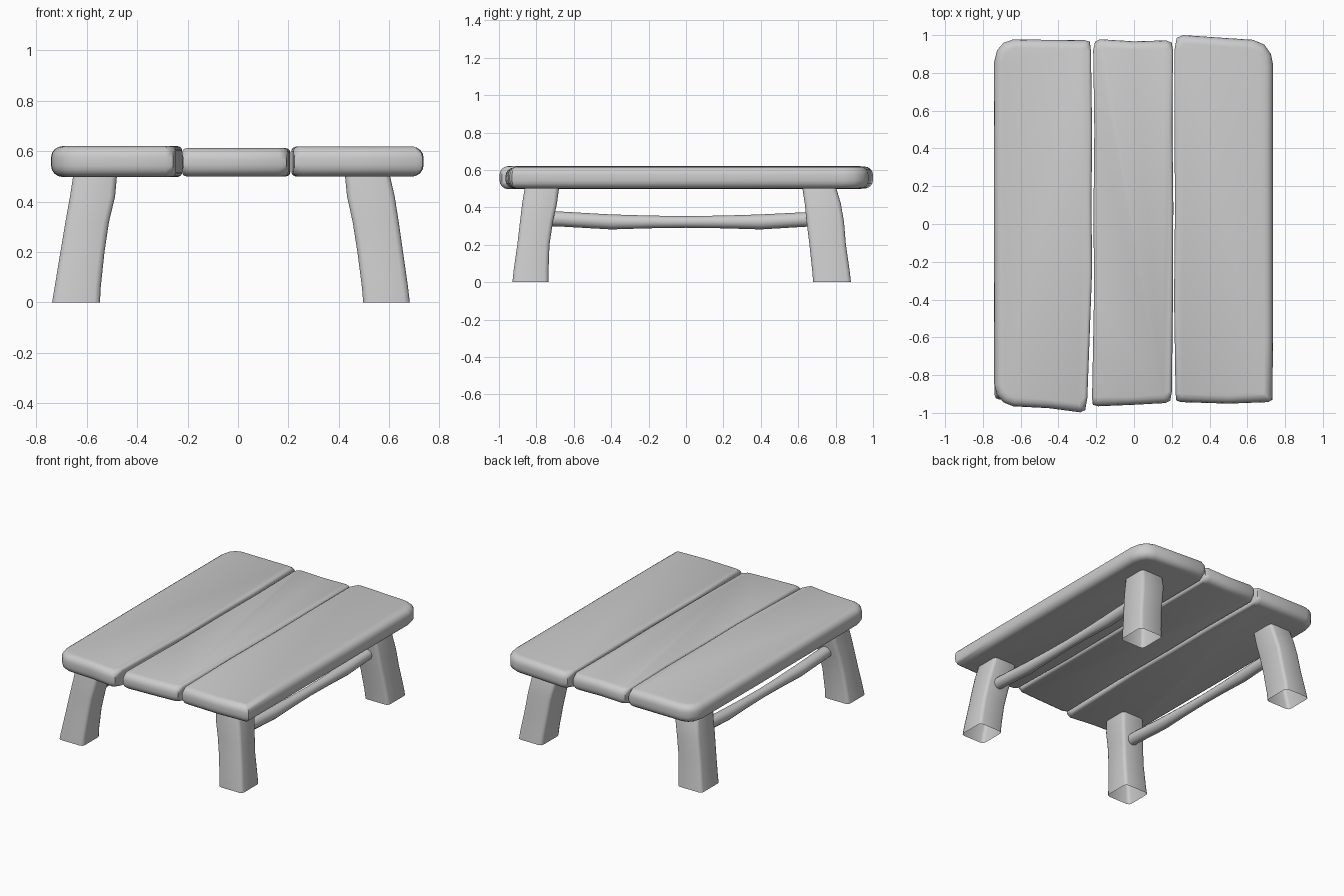
import bpy, bmesh, math
from mathutils import Vector

if "Cube" in bpy.data.objects:
    bpy.data.objects.remove(bpy.data.objects["Cube"])


def finish(name, bm, angle=40):
    me = bpy.data.meshes.new(name)
    bmesh.ops.recalc_face_normals(bm, faces=bm.faces[:])
    bm.to_mesh(me)
    bm.free()
    ob = bpy.data.objects.new(name, me)
    bpy.context.collection.objects.link(ob)
    bpy.ops.object.select_all(action='DESELECT')
    ob.select_set(True)
    bpy.context.view_layer.objects.active = ob
    bpy.ops.object.shade_smooth_by_angle(angle=math.radians(angle))
    return ob


def loft(bm, rings, cap_start=True, cap_end=True):
    rows = [[bm.verts.new(p) for p in ring] for ring in rings]
    n = len(rows[0])
    for a, b in zip(rows, rows[1:]):
        for i in range(n):
            j = (i + 1) % n
            bm.faces.new((a[i], a[j], b[j], b[i]))
    if cap_start:
        bm.faces.new(rows[0][::-1])
    if cap_end:
        bm.faces.new(rows[-1])


def plank(name, outline, bottom, top):
    """Counter-clockwise outline, edges rounded over: softly at seams, fully on the rim."""
    n = len(outline)
    pts = [Vector(p) for p in outline]
    miter = []
    for i in range(n):
        d1 = (pts[i] - pts[i - 1]).normalized()
        d2 = (pts[(i + 1) % n] - pts[i]).normalized()
        n1, n2 = Vector((-d1.y, d1.x)), Vector((-d2.y, d2.x))
        m = (n1 + n2) / (1 + n1.dot(n2))
        seam = abs(pts[i].x) < 0.3 and abs(pts[i].y) < 0.93
        miter.append((m, 0.018 if seam else 0.045))
    steps = [math.radians(a) for a in (0, 22.5, 45, 67.5, 90)]
    levels = [(1 - math.sin(a), bottom, 1 - math.cos(a)) for a in steps]
    levels += [(1 - math.sin(a), top, math.cos(a) - 1) for a in reversed(steps)]
    rings = []
    for inset, z, dz in levels:
        rings.append([])
        for i in range(n):
            m, r = miter[i]
            # dz is flipped so the flat faces sit at bottom/top
            q = pts[i] + m * r * inset
            z_off = (1 - math.sqrt(max(0, 1 - (1 - inset) ** 2))) * r
            rings[-1].append((q.x, q.y, z + (z_off if z == bottom else -z_off)))
    bm = bmesh.new()
    loft(bm, rings)
    return finish(name, bm)


# Three uneven table boards
plank("left_board", [
    (-0.74, -0.85), (-0.725, -0.905), (-0.69, -0.945), (-0.64, -0.965),
    (-0.45, -0.975), (-0.285, -0.997), (-0.258, -0.985), (-0.247, -0.92),
    (-0.235, -0.6), (-0.222, -0.25), (-0.225, 0.1), (-0.222, 0.5),
    (-0.228, 0.92), (-0.234, 0.965), (-0.26, 0.973), (-0.64, 0.977),
    (-0.69, 0.96), (-0.725, 0.92), (-0.74, 0.86), (-0.742, 0.2)], 0.498, 0.62)
plank("middle_board", [
    (-0.222, -0.92), (-0.218, -0.957), (-0.19, -0.965), (0.0, -0.957),
    (0.165, -0.948), (0.192, -0.935), (0.2, -0.89), (0.206, -0.4),
    (0.208, 0.1), (0.203, 0.5), (0.206, 0.92), (0.2, 0.96), (0.17, 0.972),
    (0.0, 0.967), (-0.18, 0.978), (-0.206, 0.965), (-0.216, 0.92),
    (-0.21, 0.5), (-0.214, 0.1), (-0.212, -0.4)], 0.5, 0.612)
plank("right_board", [
    (0.22, -0.9), (0.224, -0.935), (0.25, -0.943), (0.5, -0.951),
    (0.71, -0.943), (0.733, -0.93), (0.736, -0.6), (0.736, 0.3),
    (0.737, 0.84), (0.725, 0.9), (0.69, 0.95), (0.63, 0.975),
    (0.45, 0.987), (0.26, 1.0), (0.226, 0.985), (0.214, 0.92),
    (0.214, 0.5), (0.217, 0.1), (0.212, -0.4)], 0.5, 0.618)


# Splayed, slightly bent legs with open bottoms
LEVELS = [0.0, 0.06, 0.2, 0.32, 0.42, 0.53]
X_LEFT = [(-0.738, -0.548), (-0.728, -0.545), (-0.705, -0.53),
          (-0.685, -0.512), (-0.667, -0.488), (-0.65, -0.478)]
X_RIGHT = [(0.497, 0.682), (0.492, 0.675), (0.474, 0.655),
           (0.455, 0.638), (0.433, 0.622), (0.422, 0.597)]
Y_FRONT = [(-0.928, -0.735), (-0.922, -0.735), (-0.902, -0.73),
           (-0.888, -0.712), (-0.876, -0.69), (-0.858, -0.675)]
Y_BACK = [(0.68, 0.882), (0.675, 0.875), (0.66, 0.855),
          (0.645, 0.845), (0.635, 0.828), (0.618, 0.795)]


def leg(name, xs, ys):
    rings = []
    for z, (x0, x1), (y0, y1) in zip(LEVELS, xs, ys):
        c, r = 0.022, 0.022
        ring = []
        for cx, cy, a0 in ((x1 - c, y1 - c, 0), (x0 + c, y1 - c, 90),
                           (x0 + c, y0 + c, 180), (x1 - c, y0 + c, 270)):
            for k in (0, 45, 90):
                a = math.radians(a0 + k)
                ring.append((cx + r * math.cos(a), cy + r * math.sin(a), z))
        rings.append(ring)
    bm = bmesh.new()
    loft(bm, rings, cap_start=False)
    return finish(name, bm, 50)


for side, xs in (("left", X_LEFT), ("right", X_RIGHT)):
    for end, ys in (("front", Y_FRONT), ("back", Y_BACK)):
        leg(f"{end}_{side}_leg", xs, ys)


# Sagging round stretchers between front and back legs: (y, z, radius)
PATH = [(-0.76, 0.338, 0.038), (-0.68, 0.338, 0.04), (-0.4, 0.322, 0.04),
        (-0.2, 0.322, 0.034), (0.0, 0.322, 0.031), (0.2, 0.322, 0.034),
        (0.4, 0.322, 0.04), (0.6, 0.333, 0.039), (0.7, 0.338, 0.038)]
for side, x in (("left", -0.585), ("right", 0.545)):
    bm = bmesh.new()
    loft(bm, [[(x + r * math.cos(k * math.tau / 12), y, z + r * math.sin(k * math.tau / 12))
               for k in range(12)] for y, z, r in PATH])
    finish(f"{side}_stretcher", bm, 50)
